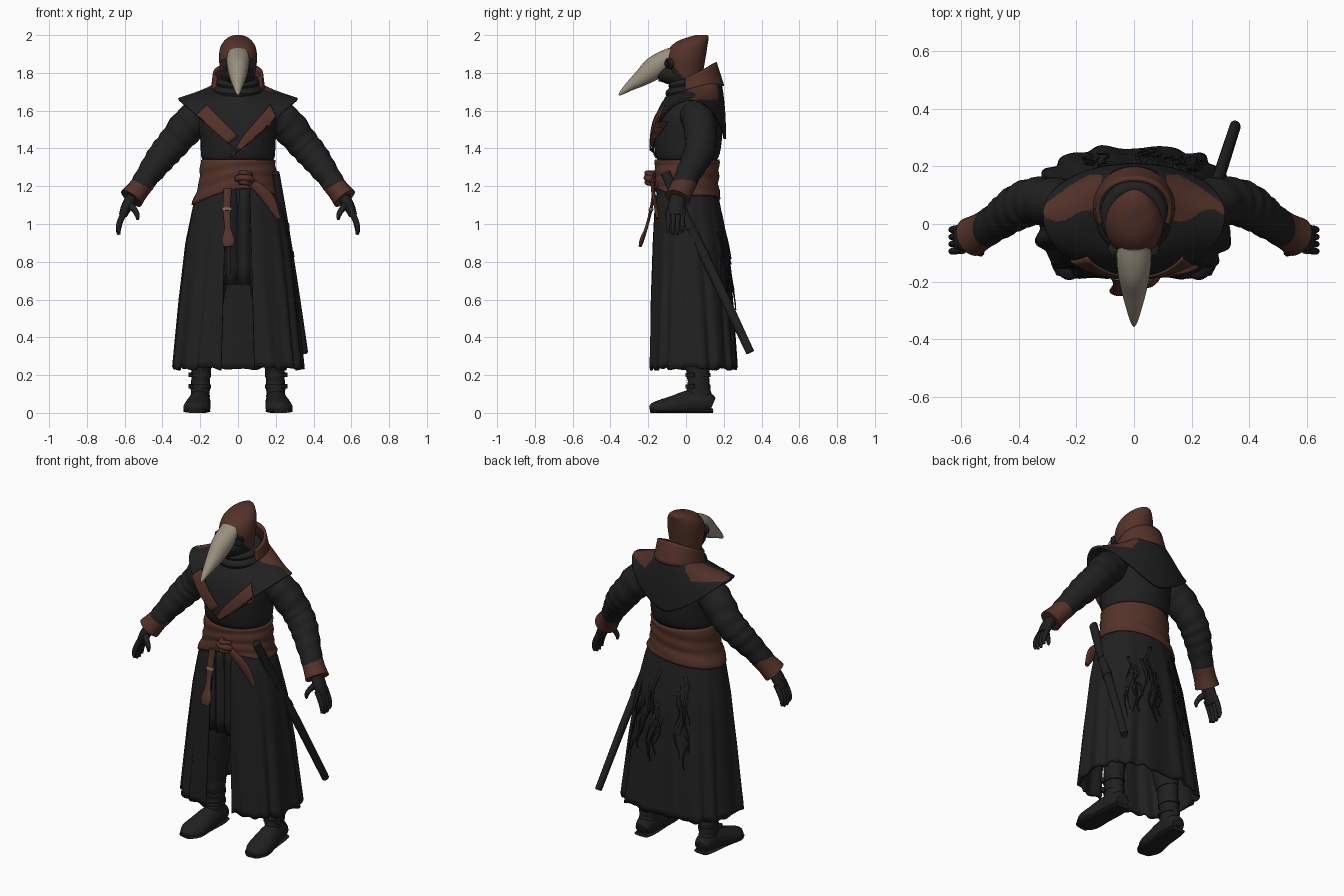
import bpy, bmesh, math, random
from mathutils import Vector
from mathutils.bvhtree import BVHTree

if "Cube" in bpy.data.objects:
    bpy.data.objects.remove(bpy.data.objects["Cube"])
random.seed(4)
sin, cos, pi = math.sin, math.cos, math.pi

def material(name, rgb):
    m = bpy.data.materials.new(name)
    m.diffuse_color = (*rgb, 1)
    m.use_nodes = True
    m.node_tree.nodes["Principled BSDF"].inputs["Base Color"].default_value = m.diffuse_color
    return m

BLACK = material("black cloth", (0.0145, 0.0145, 0.0145))
BROWN = material("brown leather", (0.088, 0.032, 0.022))
BONE = material("bone", (0.32, 0.28, 0.21))
METAL = material("dull brass", (0.2, 0.15, 0.09))

def finish(name, bm, mats, rule=None, thick=0, angle=50):
    bmesh.ops.recalc_face_normals(bm, faces=bm.faces)
    if rule:
        for f in bm.faces:
            f.material_index = rule(f.calc_center_median())
    me = bpy.data.meshes.new(name)
    bm.to_mesh(me)
    bm.free()
    ob = bpy.data.objects.new(name, me)
    bpy.context.collection.objects.link(ob)
    for m in mats if isinstance(mats, tuple) else (mats,):
        me.materials.append(m)
    bpy.ops.object.select_all(action='DESELECT')
    ob.select_set(True)
    bpy.context.view_layer.objects.active = ob
    bpy.ops.object.shade_smooth_by_angle(angle=math.radians(angle))
    if thick:
        s = ob.modifiers.new("thickness", 'SOLIDIFY')
        s.thickness, s.offset = thick, 0
    return ob

def surface(name, f, nu, nv, mats, closed=True, caps=False, **kw):
    """Grid of points f(u, v), closed around u if wanted."""
    bm = bmesh.new()
    cols = nu if closed else nu + 1
    g = [[bm.verts.new(f(i / nu, j / nv)) for i in range(cols)] for j in range(nv + 1)]
    for j in range(nv):
        for i in range(nu):
            k = (i + 1) % cols
            bm.faces.new((g[j][i], g[j][k], g[j + 1][k], g[j + 1][i]))
    if caps:
        bm.faces.new(g[0])
        bm.faces.new(g[-1])
    return finish(name, bm, mats, **kw)

def spline(pts, t):
    """Catmull-Rom through tuples of any length."""
    n = len(pts) - 1
    i = min(int(t * n), n - 1)
    w = t * n - i
    p = [pts[max(0, min(n, i + k))] for k in (-1, 0, 1, 2)]
    return [0.5 * (2 * b + (c - a) * w + (2*a - 5*b + 4*c - d) * w * w + (3*b - a - 3*c + d) * w**3)
            for a, b, c, d in zip(*p)]

def tube(name, pts, mats, ref=(0, 1, 0), side=1, n=16, steps=4, wrinkle=0, floor=None, **kw):
    """Swept ellipse; points are (x, y, z, radius_a, radius_b)."""
    nv = (len(pts) - 1) * steps
    def f(u, v):
        p = spline(pts, v)
        t = (Vector(spline(pts, min(1, v + .01))[:3]) - Vector(spline(pts, max(0, v - .01))[:3])).normalized()
        sd = t.cross(Vector(ref)).normalized()
        up = sd.cross(t)
        a = 2 * pi * u
        w = 1 + wrinkle * sin(v * 50 + 1.5 * sin(a))
        q = Vector(p[:3]) + sd * cos(a) * p[3] * w + up * sin(a) * p[4] * w
        if floor is not None:
            q.z = max(q.z, floor)
        q.x *= side
        return q
    return surface(name, f, n, nv, mats, caps=True, **kw)

def loft(name, secs, mats, n=40, nv=30, **kw):
    """Stacked ellipses; sections are (z, half width, front y, back y)."""
    def f(u, v):
        z, r, a, b = spline(secs, v)
        t = 2 * pi * u
        return (r * sin(t), (a + b) / 2 - (b - a) / 2 * cos(t), z)
    return surface(name, f, n, nv, mats, caps=True, **kw)

def lookup(table, z):
    for p, q in zip(table, table[1:]):
        if z <= q[0]:
            w = max(0, (z - p[0]) / (q[0] - p[0]))
            return [a + (b - a) * w for a, b in zip(p, q)][1:]
    return table[-1][1:]

# torso
torso = loft("torso", [(1.05, .2, -.13, .14), (1.2, .18, -.14, .14), (1.32, .18, -.142, .15),
                       (1.36, .195, -.16, .175), (1.45, .2, -.172, .19), (1.55, .21, -.165, .188),
                       (1.64, .19, -.13, .18), (1.7, .14, -.08, .16), (1.76, .08, -.05, .12)], BLACK)

# shoulder cape with brown shoulder patches
def cape_point(u, v):
    s, c = sin(2 * pi * u), cos(2 * pi * u)
    hz = 1.38 + .28 * abs(s) if c > 0 else 1.45 + .21 * abs(s) ** 1.5
    hem = (.315 * s, .03 - (.206 if c > 0 else .175) * c, hz)
    w = s * s
    h = (1 - w) * sin(v * pi / 2) + w * v
    d = (1 - w) * (1 - cos(v * pi / 2)) + w * v
    nx, ny, nz = .1 * s, .05 - .11 * c, 1.73 - .05 * c
    return (nx + (hem[0] - nx) * h, ny + (hem[1] - ny) * h, nz + (hem[2] - nz) * d)
cape = surface("shoulder_cape", cape_point, 200, 36, (BLACK, BROWN), thick=.014,
               rule=lambda p: int(abs(p.x) > .11 and p.z > 1.655 and
                                  .03 + .02 * sin(p.x * 30) < p.y < .165))

# lapels laid onto the chest
bpy.context.view_layer.update()
dg = bpy.context.evaluated_depsgraph_get()
trees = [BVHTree.FromObject(o, dg) for o in (torso, cape)]
for name, poly in (("lapel_left", [(-.22, 1.575), (-.165, 1.63), (0, 1.465), (-.05, 1.425)]),
                   ("lapel_right", [(.17, 1.63), (.2, 1.57), (.15, 1.5), (-.045, 1.35), (.03, 1.47)])):
    bm = bmesh.new()
    bm.faces.new([bm.verts.new((x, -.5, z)) for x, z in poly])
    bmesh.ops.triangulate(bm, faces=bm.faces)
    bmesh.ops.subdivide_edges(bm, edges=bm.edges, cuts=9, use_grid_fill=True)
    for v in bm.verts:
        hits = [h[0].y for h in (t.ray_cast(v.co, Vector((0, 1, 0))) for t in trees) if h[0] and h[0].y < 0]
        v.co.y = (min(hits) if hits else trees[1].find_nearest((v.co.x, -.15, v.co.z))[0].y) - .007
    finish(name, bm, BROWN, thick=.009)

# long coat skirt, open at the front
SKIRT = [(.23, .335, -.19, .262), (.6, .303, -.185, .24), (.9, .27, -.175, .21),
         (1.1, .23, -.165, .175), (1.2, .192, -.15, .155), (1.34, .18, -.148, .16)]
def skirt_point(a, z, grow=0):
    r, yf, yb = lookup(SKIRT, z)
    d = max(0, min(1, (1.25 - z)))
    e = 1 - .3 * d
    k = 1 + .03 * d * cos(15 * a) + .012 * d * sin(23 * a)
    s, c = sin(a), cos(a)
    x = (r + grow) * k * math.copysign(abs(s) ** e, s)
    y = (yf + yb) / 2 - ((yb - yf) / 2 + grow) * k * math.copysign(abs(c) ** e, c)
    return (x, y, z)
def skirt(u, v):
    low = .235 + .006 * sin(u * 61) + .005 * sin(u * 143)
    z = 1.25 + (low - 1.25) * v
    r = lookup(SKIRT, z)[0]
    gap = .06 + .03 * v
    a0 = math.asin((gap / r) ** (1 / (1 - .3 * min(1, 1.25 - z))))
    return skirt_point(a0 + (2 * pi - 2 * a0) * u, z)
surface("coat_skirt", skirt, 180, 28, BLACK, closed=False, thick=.014)

# inner coat panel behind the opening
surface("inner_panel", lambda u, v: (-.1 + .2 * u, -.135 - .012 * cos(u * 19), 1.2 - .52 * v),
        16, 6, BLACK, closed=False, thick=.015)

# ragged strips on the back of the skirt
for i in range(22):
    a0, z0 = pi + random.uniform(-.75, .6), random.uniform(.75, 1.08)
    ln, w = random.uniform(.12, .32), random.uniform(.03, .08)
    surface("ragged_strip", lambda u, v: skirt_point(
        a0 + (u - .5) * w * (1.1 - v) + .05 * sin(v * 6 + i), z0 - ln * v, .006 + .014 * v),
        3, 8, BLACK, closed=False, thick=.006)

# wide waist sash, lowest on the left
def sash(u, v):
    a = 2 * pi * u
    s, c = sin(a), cos(a)
    low = 1.125 + .06 * max(0, c) ** 2 + .025 * s + .01 * max(0, -c)
    z = 1.34 + (low - 1.34) * v
    return skirt_point(a, z, .011 + .003 * sin(v * 18 + s * 2))
surface("waist_sash", sash, 80, 14, BROWN, thick=.012)

# knot, loose sash ends and hanging strap
tube("knot", [(-.01, -.17, 1.24, .02, .015), (.04, -.195, 1.245, .03, .022), (.08, -.175, 1.23, .02, .015)], BROWN, ref=(0, 0, 1))
for z in (1.22, 1.27):
    tube("knot_loop", [(.01, -.165, z, .012, .012), (.035, -.205, z, .016, .014), (.07, -.17, z - .01, .012, .012)], BROWN, ref=(0, 0, 1))
tube("sash_end", [(.04, -.178, 1.24, .02, .01), (.12, -.175, 1.18, .028, .01), (.17, -.165, 1.12, .03, .01),
                  (.215, -.15, 1.03, .012, .008)], BROWN)
tube("hanging_strap", [(-.055, -.168, 1.19, .022, .008), (-.06, -.185, 1.08, .02, .008), (-.055, -.21, .98, .018, .008),
                       (-.052, -.232, .92, .034, .012), (-.05, -.243, .88, .026, .008)], BROWN)
tube("strap_buckle", [(-.058, -.183, 1.085, .026, .012), (-.058, -.187, 1.07, .026, .012)], METAL)

# scabbard
tube("scabbard", [(.2, -.11, 1.27, .02, .026), (.245, .015, 1.0, .022, .026), (.3, .18, .66, .021, .025),
                  (.352, .34, .32, .019, .022)], BLACK)
for z, x, y in ((1.0, .245, .015), (.85, .27, .088)):
    tube("scabbard_band", [(x, y, z, .025, .029), (x + .004, y + .012, z - .025, .025, .029)], BLACK)

# head: brown hood over a black mask
loft("hood", [(1.7, .07, -.06, .07), (1.76, .085, -.085, .085), (1.81, .094, -.1, .092), (1.86, .1, -.11, .1),
              (1.9, .1, -.105, .107), (1.94, .092, -.08, .113), (1.97, .073, -.04, .118),
              (1.99, .048, .015, .12), (2.0, .02, .05, .112)], (BLACK, BROWN), n=64, nv=64,
     rule=lambda p: int(p.z > 1.865 - 1.0 * (p.y + .1)))

# beak and eye rims
tube("beak", [(0, -.07, 1.905, .054, .035), (0, -.115, 1.868, .061, .052), (0, -.17, 1.824, .056, .06),
              (0, -.23, 1.777, .044, .046), (0, -.29, 1.735, .028, .028), (0, -.335, 1.7, .014, .014),
              (0, -.355, 1.682, .004, .004)], BONE, ref=(0, 0, 1), n=24)
tube("mask_jaw", [(0, -.05, 1.79, .075, .06), (0, -.11, 1.795, .058, .05), (0, -.15, 1.79, .035, .035)], BLACK, ref=(0, 0, 1))
for s in (-1, 1):
    tube("eye_rim", [(.05, -.06, 1.85, .03, .03), (.07, -.1, 1.85, .026, .026)], BLACK, ref=(0, 0, 1), side=s)
    tube("eye_lens", [(.068, -.096, 1.85, .017, .017), (.073, -.106, 1.85, .017, .017)], BLACK, ref=(0, 0, 1), side=s)

# neck scarf folds
for z, r, m in ((1.67, .11, .034), (1.71, .104, .03), (1.75, .092, .026)):
    def fold(u, v):
        a, b = 2 * pi * u, 2 * pi * v
        k = r + m * cos(b)
        return (k * sin(a), .03 - (k + .005) * cos(a), z + m * sin(b) - .02 * cos(a))
    surface("scarf_fold", fold, 40, 10, BLACK)

# standing collar, highest at the back
def collar(u, v):
    a = pi + (u - .5) * 4.0
    back = (1 - cos(a)) / 2
    r = .125 + .02 * (1 - v) * back
    return (r * sin(a), .05 - (r - .02 * v * back) * cos(a), 1.7 + .03 * back + v * (.04 + .085 * back))
surface("standing_collar", collar, 48, 6, BROWN, closed=False, thick=.016)

for s in (-1, 1):
    # sleeve, cuff and gloved hand
    tube("sleeve", [(.17, .05, 1.58, .085, .085), (.25, .07, 1.535, .095, .088), (.34, .08, 1.43, .085, .082),
                    (.4, .06, 1.36, .08, .078), (.46, .02, 1.28, .068, .068), (.53, -.03, 1.18, .054, .058)],
         BLACK, side=s, n=24, steps=8, wrinkle=.035)
    tube("cuff", [(.497, -.005, 1.222, .06, .064), (.53, -.025, 1.18, .059, .064), (.565, -.045, 1.135, .066, .07)], BROWN, side=s, n=20)
    tube("palm", [(.545, -.035, 1.165, .032, .04), (.585, -.05, 1.1, .03, .044), (.61, -.053, 1.045, .022, .045)], BLACK, side=s)
    for i in range(4):
        y = -.09 + .025 * i
        d = .012 * (i in (1, 2))
        tube("finger", [(.595, y, 1.075, .016, .014), (.622, y - .003, 1.02, .016, .013),
                        (.633, y - .005, .98 - d, .013, .011), (.63, y - .005, .955 - d, .007, .007)], BLACK, side=s, n=10)
    tube("thumb", [(.575, -.07, 1.105, .02, .018), (.548, -.092, 1.075, .016, .015),
                   (.533, -.1, 1.045, .013, .013), (.532, -.1, 1.02, .006, .006)], BLACK, side=s, n=10)
    # leg, boot and boot straps
    tube("leg", [(.09, 0, 1.1, .08, .1), (.12, .02, .8, .08, .09), (.165, .04, .5, .07, .075), (.19, .06, .3, .06, .066)], BLACK, side=s)
    tube("boot_shaft", [(.19, .06, .42, .062, .068), (.193, .06, .27, .055, .064), (.198, .066, .17, .05, .058),
                        (.2, .068, .1, .05, .066), (.2, .07, .03, .05, .066)], BLACK, side=s, steps=8, wrinkle=.03)
    tube("boot_foot", [(.2, .14, .04, .04, .04), (.2, .1, .055, .054, .06), (.205, .02, .052, .058, .068),
                       (.213, -.06, .035, .069, .058), (.222, -.13, .025, .068, .046), (.228, -.175, .02, .04, .033),
                       (.23, -.19, .016, .012, .014)], BLACK, ref=(0, 0, 1), side=s, n=24, floor=.01)
    tube("boot_sole", [(.2, .143, .01, .046, .012), (.202, .08, .01, .058, .012), (.21, -.03, .01, .062, .012),
                       (.22, -.13, .01, .072, .012), (.228, -.185, .01, .042, .012)], BLACK, ref=(0, 0, 1), side=s, floor=0)
    for z in (.13, .19):
        tube("boot_strap", [(.198, .064, z, .056, .066), (.198, .064, z + .02, .056, .066)], BLACK, side=s)
        tube("boot_buckle", [(.25, .03, z, .012, .014), (.25, .03, z + .024, .012, .014)], BLACK, side=s, n=8)
